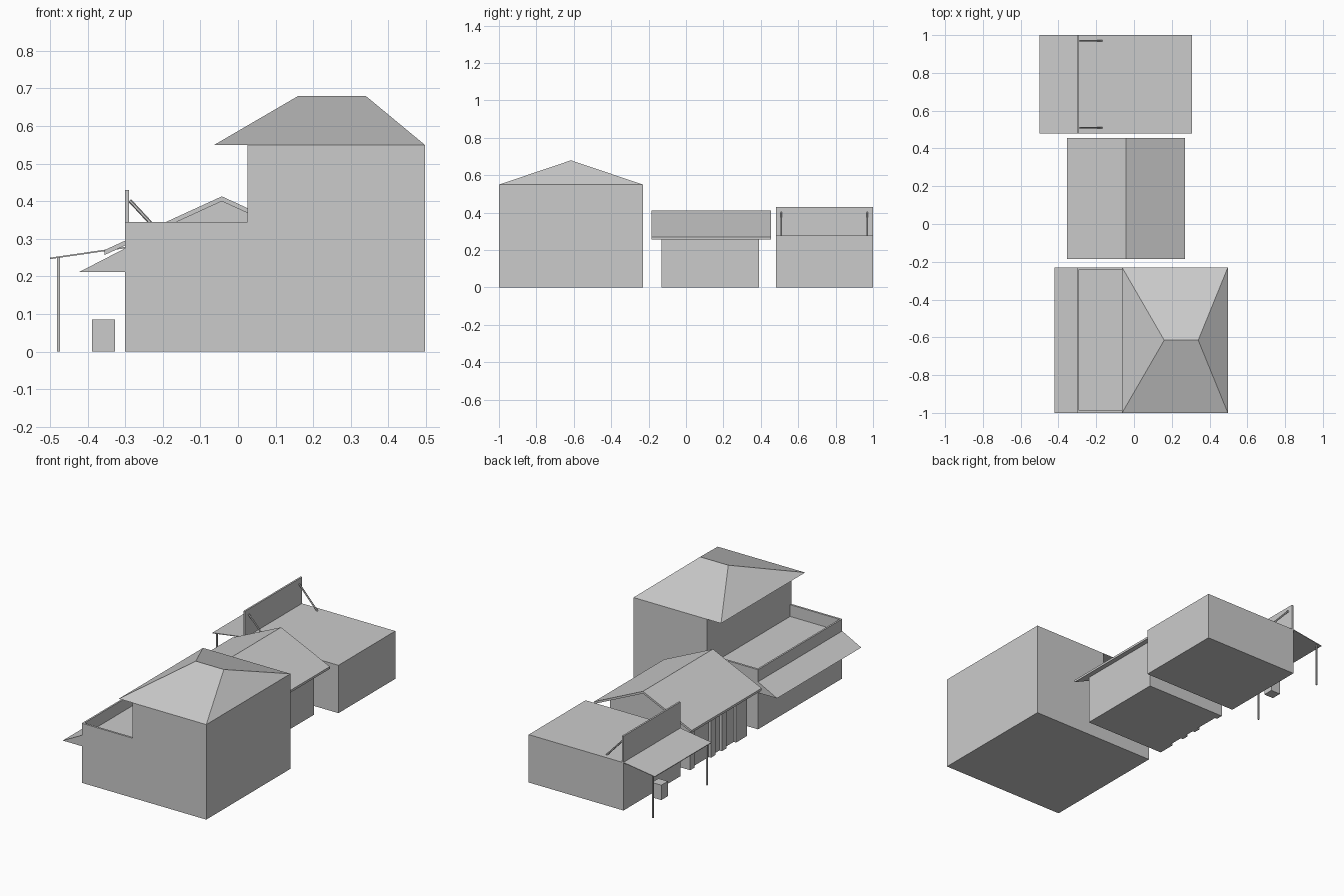
import bpy
import math
from mathutils import Vector

if "Cube" in bpy.data.objects:
    bpy.data.objects.remove(bpy.data.objects["Cube"])


def mesh(name, verts, faces):
    me = bpy.data.meshes.new(name)
    me.from_pydata(verts, [], faces)
    me.update()
    ob = bpy.data.objects.new(name, me)
    bpy.context.collection.objects.link(ob)
    return ob


def prism(name, profile, y0, y1):
    """Extrude a counter-clockwise (x, z) profile from y0 to y1."""
    n = len(profile)
    verts = [(x, y, z) for y in (y0, y1) for x, z in profile]
    faces = [tuple(range(n)), tuple(reversed(range(n, 2 * n)))]
    faces += [(i, i + n, (i + 1) % n + n, (i + 1) % n) for i in range(n)]
    return mesh(name, verts, faces)


def box(name, x0, x1, y0, y1, z0, z1):
    return prism(name, [(x0, z0), (x1, z0), (x1, z1), (x0, z1)], y0, y1)


def rod(name, a, b, radius):
    """Thin six-sided pole between two points."""
    a, b = Vector(a), Vector(b)
    bpy.ops.mesh.primitive_cylinder_add(vertices=6, radius=radius, depth=(b - a).length,
                                        location=(a + b) / 2)
    ob = bpy.context.object
    ob.name = name
    ob.rotation_euler = (b - a).to_track_quat('Z', 'Y').to_euler()
    return ob


# --- Large two-storey building ---
Y0, Y1 = -1.0, -0.23
box("large_upper_block", 0.025, 0.497, Y0, Y1, 0, 0.55)
box("large_front_block", -0.30, 0.025, Y0, Y1, 0, 0.277)
# balcony parapet
box("parapet_front", -0.30, -0.29, Y0, Y1, 0.277, 0.345)
box("parapet_side_a", -0.29, 0.025, Y0, Y0 + 0.012, 0.277, 0.345)
box("parapet_side_b", -0.29, 0.025, Y1 - 0.012, Y1, 0.277, 0.345)
# wedge awning
prism("large_awning", [(-0.422, 0.212), (-0.30, 0.212), (-0.30, 0.275)], Y0, Y1)
# hipped roof
ym = (Y0 + Y1) / 2
mesh("hip_roof",
     [(-0.063, Y0, 0.55), (0.497, Y0, 0.55), (0.497, Y1, 0.55), (-0.063, Y1, 0.55),
      (0.16, ym, 0.68), (0.34, ym, 0.68)],
     [(3, 2, 1, 0), (0, 1, 5, 4), (1, 2, 5), (2, 3, 4, 5), (3, 0, 4)])

# --- Middle gabled building ---
RX, RZ, SLOPE, T = -0.043, 0.413, 0.458, 0.013


def roof_z(x):
    return RZ - abs(x - RX) * SLOPE


L, R = -0.355, 0.27
prism("gable_roof",
      [(L, roof_z(L) - T), (RX, RZ - T), (R, roof_z(R) - T), (R, roof_z(R)), (RX, RZ), (L, roof_z(L))],
      -0.185, 0.455)
xl, xr = -0.285, 0.213
prism("gable_walls", [(xl, 0), (xr, 0), (xr, roof_z(xr) - T), (RX, RZ - T), (xl, roof_z(xl) - T)],
      -0.13, 0.39)
# piers and lintel leaving shallow bays
for a, b in ((0.35, 0.39), (0.16, 0.20), (0.06, 0.10), (-0.13, -0.03)):
    box("front_pier", -0.30, xl, a, b, 0, 0.24)
box("front_lintel", -0.30, xl, -0.13, 0.39, 0.24, 0.28)

# --- Small flat-roofed building ---
box("small_block", -0.30, 0.307, 0.48, 1.0, 0, 0.277)
box("false_front", -0.30, -0.29, 0.48, 1.0, 0.277, 0.43)
for y in (0.51, 0.97):
    rod("front_brace", (-0.288, y, 0.402), (-0.17, y, 0.275), 0.005)
# porch roof and its posts
prism("porch_roof", [(-0.50, 0.246), (-0.30, 0.275), (-0.30, 0.279), (-0.50, 0.25)], 0.48, 1.0)
for y in (0.49, 0.985):
    box("porch_post", -0.482, -0.474, y - 0.004, y + 0.004, 0, 0.251)
# crate standing on the porch
box("crate", -0.388, -0.327, 0.72, 0.78, 0, 0.086)
